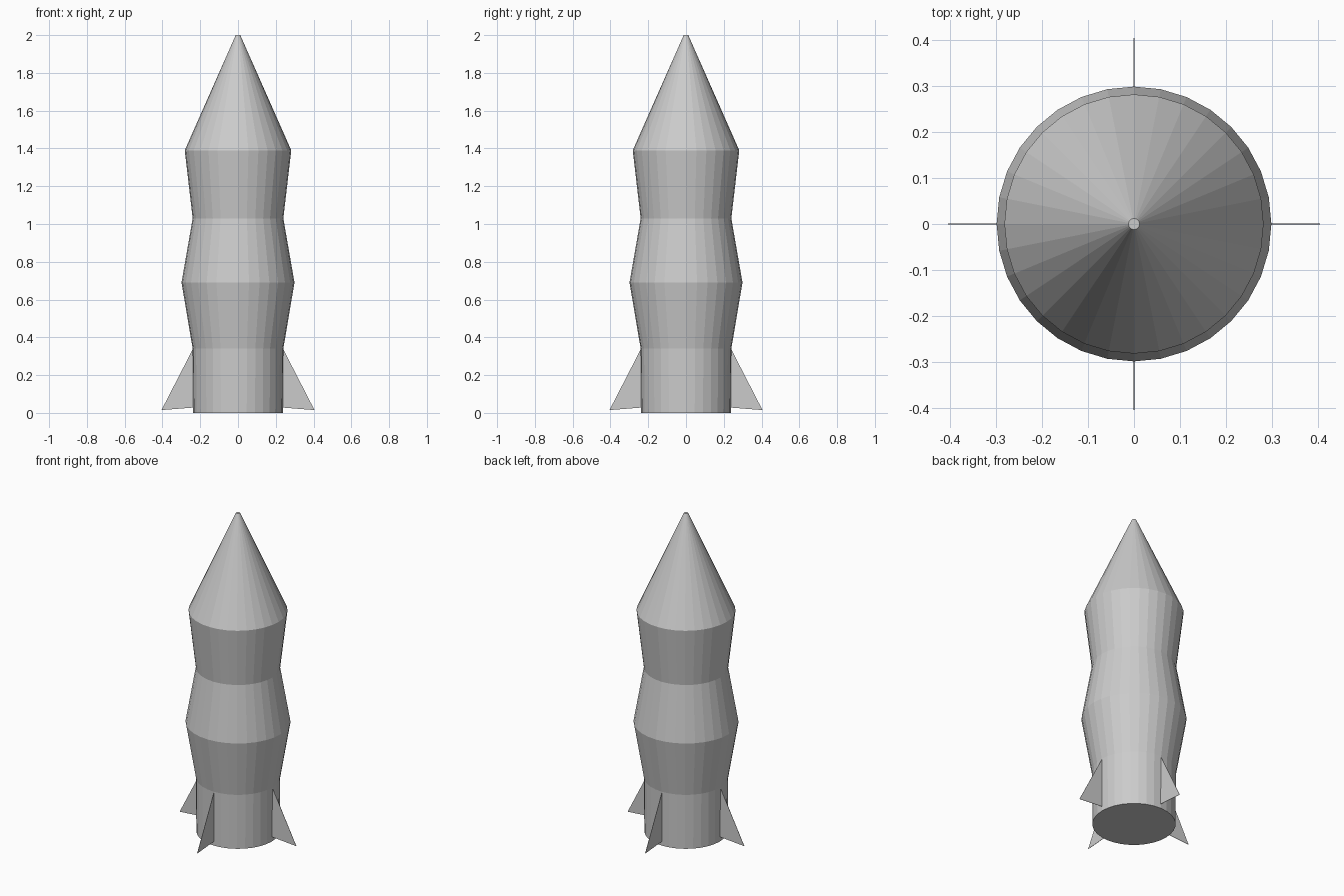
import bpy, bmesh
from math import cos, sin, pi

if "Cube" in bpy.data.objects:
    bpy.data.objects.remove(bpy.data.objects["Cube"])

SIDES = 32


def make_object(name, bm):
    mesh = bpy.data.meshes.new(name)
    bmesh.ops.recalc_face_normals(bm, faces=bm.faces)
    bm.to_mesh(mesh)
    bm.free()
    obj = bpy.data.objects.new(name, mesh)
    bpy.context.collection.objects.link(obj)
    return obj


# Rocket hull: faceted stack of rings, (radius, height)
profile = [(0.237, 0), (0.24, 0.34), (0.299, 0.69),
           (0.24, 1.03), (0.282, 1.39), (0.012, 2.0)]
bm = bmesh.new()
rings = [[bm.verts.new((r * cos(2 * pi * i / SIDES), r * sin(2 * pi * i / SIDES), z))
          for i in range(SIDES)] for r, z in profile]
for low, high in zip(rings, rings[1:]):
    for i in range(SIDES):
        j = (i + 1) % SIDES
        bm.faces.new((low[i], low[j], high[j], high[i]))
bm.faces.new(rings[0][::-1])
bm.faces.new(rings[-1])
make_object("rocket_hull", bm)

# Four thin triangular fins around the base, (radius, height)
fin_outline = [(0.238, 0.34), (0.238, 0.028), (0.405, 0.015)]
for k in range(4):
    bm = bmesh.new()
    layers = [[bm.verts.new((r, y, z)) for r, z in fin_outline] for y in (-0.001, 0.001)]
    bm.faces.new(layers[0])
    bm.faces.new(layers[1][::-1])
    for i in range(3):
        j = (i + 1) % 3
        bm.faces.new((layers[0][i], layers[1][i], layers[1][j], layers[0][j]))
    fin = make_object(f"fin_{k + 1}", bm)
    fin.rotation_euler.z = k * pi / 2
